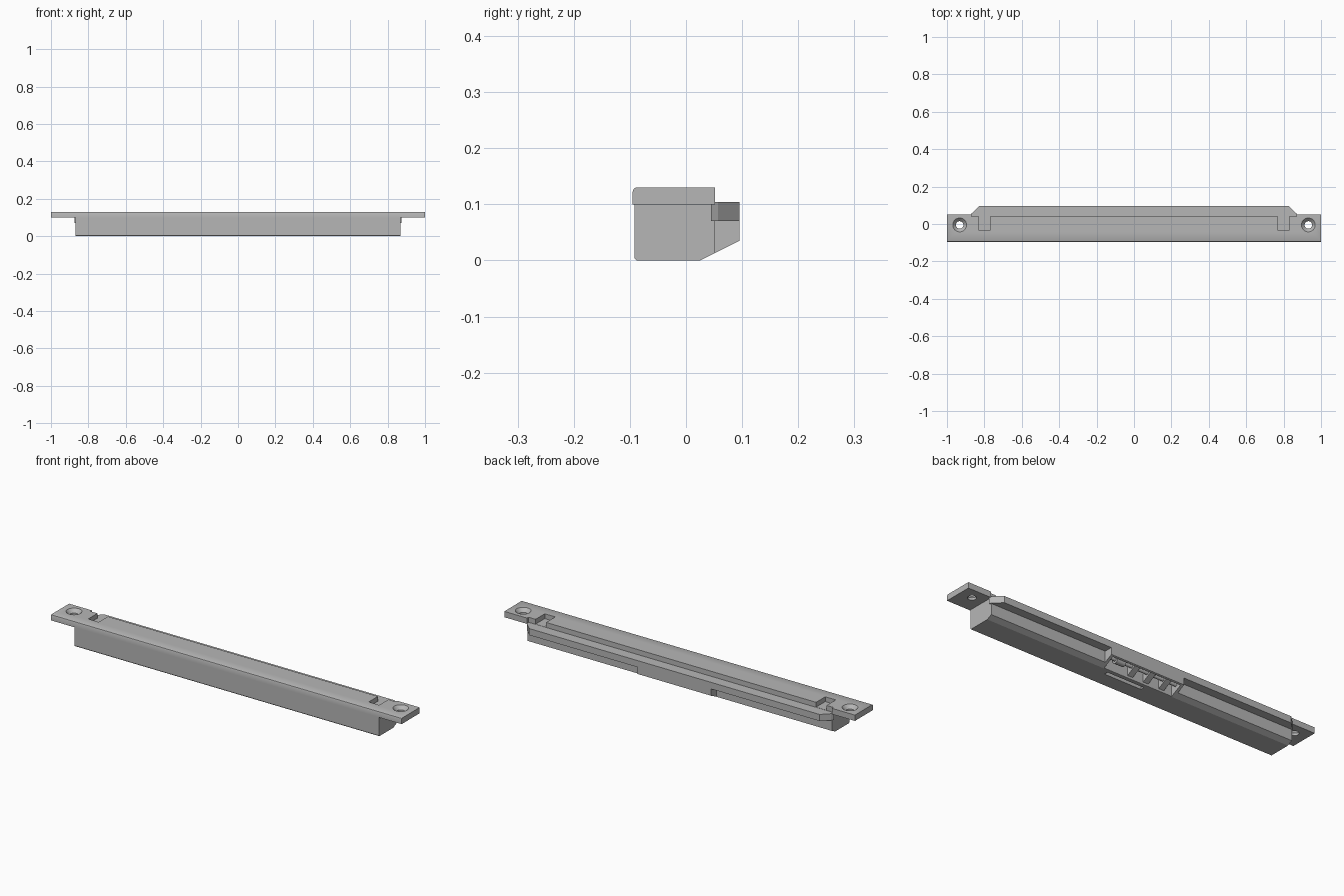
import bpy, bmesh, math
from mathutils import Matrix

old = bpy.data.objects.get("Cube")
if old:
    bpy.data.objects.remove(old, do_unlink=True)

grey = bpy.data.materials.new("satin grey")
grey.use_nodes = True
colour = (0.47, 0.47, 0.47, 1)
grey.diffuse_color = colour
grey.node_tree.nodes["Principled BSDF"].inputs["Base Color"].default_value = colour


def finish(name, bm):
    bmesh.ops.recalc_face_normals(bm, faces=bm.faces)
    mesh = bpy.data.meshes.new(name)
    bm.to_mesh(mesh)
    bm.free()
    mesh.materials.append(grey)
    ob = bpy.data.objects.new(name, mesh)
    bpy.context.collection.objects.link(ob)
    return ob


def prism(name, points, axis, lo, hi):
    """Extrude a closed outline: (y, z) along x, or (x, y) along z."""
    bm = bmesh.new()
    place = (lambda p: (lo, p[0], p[1])) if axis == "x" else (lambda p: (p[0], p[1], lo))
    face = bm.faces.new([bm.verts.new(place(p)) for p in points])
    grown = bmesh.ops.extrude_face_region(bm, geom=[face])["geom"]
    move = (hi - lo, 0, 0) if axis == "x" else (0, 0, hi - lo)
    bmesh.ops.translate(bm, vec=move, verts=[v for v in grown if isinstance(v, bmesh.types.BMVert)])
    return finish(name, bm)


def box(name, x0, x1, y0, y1, z0, z1):
    return prism(name, [(x0, y0), (x1, y0), (x1, y1), (x0, y1)], "z", z0, z1)


def cone(name, r1, r2, depth, loc, turn=None):
    bm = bmesh.new()
    bmesh.ops.create_cone(bm, cap_ends=True, segments=32, radius1=r1, radius2=r2, depth=depth,
                          matrix=Matrix.Translation(loc) @ (turn or Matrix()))
    return finish(name, bm)


def cut(ob, cutter):
    mod = ob.modifiers.new("cut", "BOOLEAN")
    mod.operation = "DIFFERENCE"
    mod.solver = "EXACT"
    mod.object = cutter
    cutter.hide_render = True
    cutter.hide_viewport = True
    cutter.display_type = "WIRE"


# Face plate with rounded front edge, narrower at the back between the ends
plate = prism("face_plate", [(-0.095, 0.1), (0.052, 0.1), (0.052, 0.13), (-0.089, 0.13),
                             (-0.093, 0.128), (-0.095, 0.123)], "x", -1, 1)
cut(plate, box("plate_back_cutter", -0.87, 0.87, 0.04, 0.1, 0.09, 0.2))

# Screw holes and rear slots at both ends
for side, label in ((1, "left"), (-1, "right")):
    x = side * 0.932
    cut(plate, cone(label + "_hole_cutter", 0.02, 0.02, 0.1, (x, -0.005, 0.11)))
    cut(plate, cone(label + "_countersink_cutter", 0.018, 0.039, 0.022, (x, -0.005, 0.121)))
    a, b = sorted((side * 0.77, side * 0.83))
    cut(plate, box(label + "_slot_cutter", a, b, -0.035, 0.06, 0.105, 0.2))

# Long housing with a sloping rear lower edge
housing = prism("housing", [(-0.092, 0.004), (-0.088, 0), (0.025, 0), (0.052, 0.0135),
                            (0.052, 0.104), (0.04, 0.104), (0.04, 0.11), (-0.092, 0.11)],
                "x", -0.868, 0.868)
for side in (1, -1):
    a, b = sorted((side * 0.77, side * 0.83))
    cut(housing, box("housing_slot_cutter", a, b, -0.035, 0.06, 0.104, 0.2))

# Rear rail with tapered ends
prism("rear_rail", [(-0.875, 0.045), (0.875, 0.045), (0.868, 0.057), (0.828, 0.095),
                    (-0.828, 0.095), (-0.868, 0.057)], "z", 0.07, 0.104)

# Middle keeper block, open underneath
keeper = prism("keeper_block", [(0.05, 0.0125), (0.095, 0.035), (0.095, 0.072), (0.05, 0.072)],
               "x", -0.21, 0.21)
for ob in (housing, keeper):
    cut(ob, box("pocket_cutter", -0.195, 0.195, 0.027, 0.088, -0.02, 0.066))
cut(housing, box("bottom_slot_cutter", -0.05, 0.16, -0.012, 0.008, -0.02, 0.02))

# Mechanism inside the pocket
for i, x in enumerate((-0.15, -0.06, 0.03)):
    prism("keeper_rib_%d" % (i + 1), [(0.025, 0.012), (0.06, 0.03), (0.089, 0.046),
                                      (0.089, 0.067), (0.025, 0.067)], "x", x, x + 0.03)
along_x = Matrix.Rotation(math.pi / 2, 4, "Y")
rod = cone("keeper_pin", 0.008, 0.008, 0.39, (0, 0.055, 0.046), along_x)
roller = cone("keeper_roller", 0.018, 0.018, 0.05, (0.13, 0.055, 0.046), along_x)

# Smooth the round parts while keeping edges sharp
for ob in (plate, rod, roller):
    bpy.ops.object.select_all(action="DESELECT")
    ob.select_set(True)
    bpy.context.view_layer.objects.active = ob
    bpy.ops.object.shade_smooth_by_angle(angle=math.radians(40))
